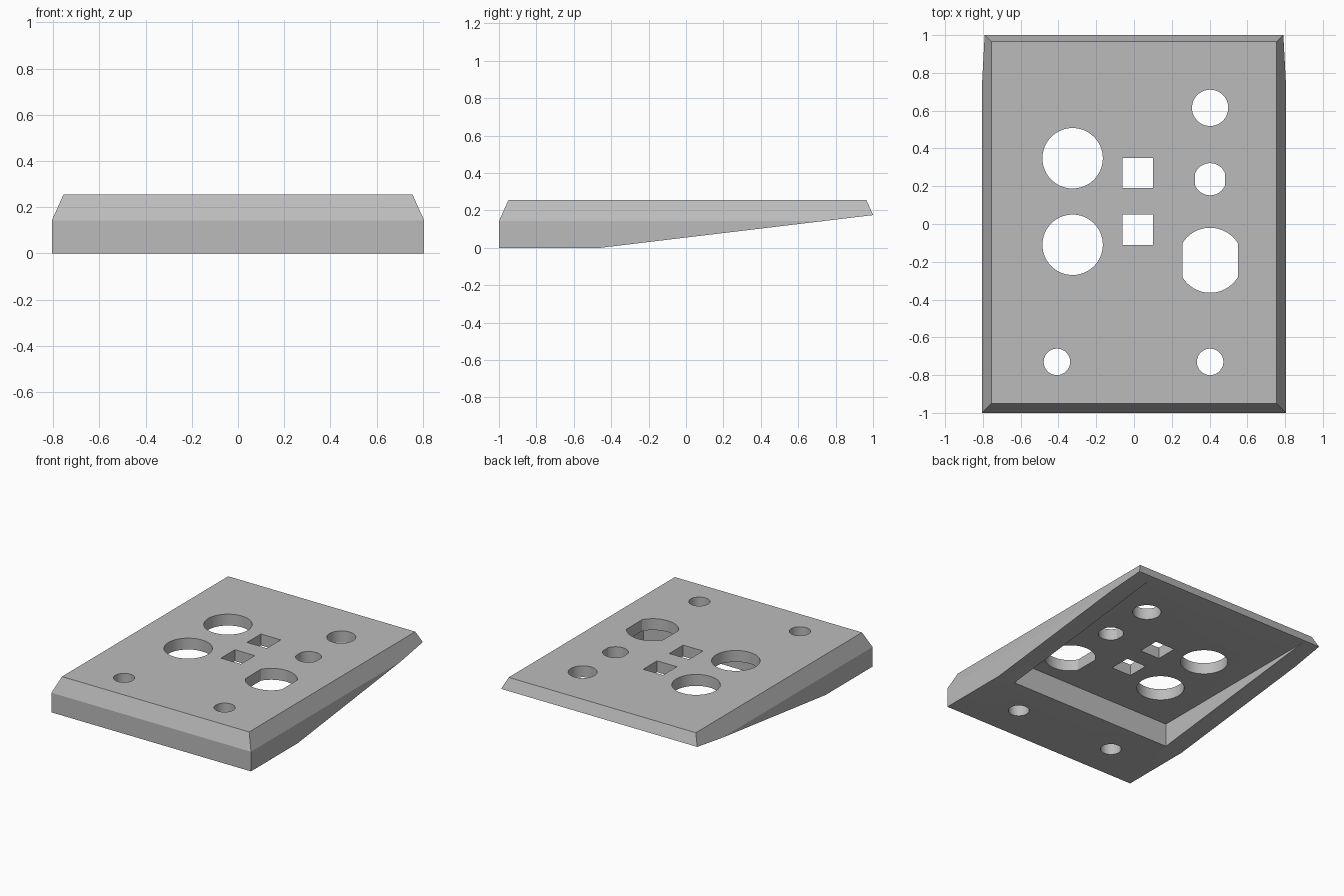
import bpy, bmesh, math
from mathutils import Vector

cube = bpy.data.objects.get("Cube")
if cube:
    bpy.data.objects.remove(cube, do_unlink=True)

grey = bpy.data.materials.new("plain grey")
grey.use_nodes = True
colour = (0.5, 0.5, 0.5, 1)
grey.diffuse_color = colour
grey.node_tree.nodes["Principled BSDF"].inputs["Base Color"].default_value = colour

HALF_X, TOP, SHOULDER, CHAMFER = 0.805, 0.255, 0.143, 0.05
FRONT, BACK, KINK, BACK_Z = -1.0, 1.015, -0.46, 0.175


def make_object(name, bm):
    bmesh.ops.recalc_face_normals(bm, faces=bm.faces[:])
    mesh = bpy.data.meshes.new(name)
    bm.to_mesh(mesh)
    bm.free()
    mesh.materials.append(grey)
    obj = bpy.data.objects.new(name, mesh)
    bpy.context.collection.objects.link(obj)
    return obj


def rectangle(x0, x1, y0, y1):
    return [(x0, y0), (x1, y0), (x1, y1), (x0, y1)]


def round_outline(cx, cy, r, flat=None, n=64):
    """Circle outline, optionally with flats cut on its left and right."""
    flat = flat or r
    angles = [2 * math.pi * i / n for i in range(n)]
    if flat < r:
        a = math.acos(flat / r)
        arc = [a + (math.pi - 2 * a) * i / (n // 2) for i in range(n // 2 + 1)]
        angles = arc + [t + math.pi for t in arc]
    return [(cx + r * math.cos(t), cy + r * math.sin(t)) for t in angles]


def prism(name, outline, z0, z1):
    bm = bmesh.new()
    face = bm.faces.new([bm.verts.new((x, y, z0)) for x, y in outline])
    moved = bmesh.ops.extrude_face_region(bm, geom=[face])["geom"]
    verts = [v for v in moved if isinstance(v, bmesh.types.BMVert)]
    bmesh.ops.translate(bm, verts=verts, vec=(0, 0, z1 - z0))
    return make_object(name, bm)


# Shell: stacked rectangles give straight sides and a bevelled top
bm = bmesh.new()
rings = []
for inset, z in ((0, 0), (0, SHOULDER), (CHAMFER, TOP)):
    outline = rectangle(-HALF_X + inset, HALF_X - inset, FRONT + inset, BACK - inset)
    rings.append([bm.verts.new((x, y, z)) for x, y in outline])
for low, high in zip(rings, rings[1:]):
    for i in range(4):
        j = (i + 1) % 4
        bm.faces.new((low[i], low[j], high[j], high[i]))
bm.faces.new(rings[0][::-1])
bm.faces.new(rings[-1])

# Slice the underside so it rises toward the back
slope = BACK_Z / (1 - KINK)
cut = bmesh.ops.bisect_plane(
    bm, geom=bm.verts[:] + bm.edges[:] + bm.faces[:], dist=1e-5,
    plane_co=(0, KINK, 0), plane_no=Vector((0, slope, -1)).normalized(), clear_outer=True)
rim = [e for e in bm.edges if e.is_boundary]
bmesh.ops.holes_fill(bm, edges=rim, sides=0)
panel = make_object("sloped_mounting_panel", bm)

# Underside pocket and the through holes
cutters = [prism("underside_pocket_cutter", rectangle(-0.667, 0.667, KINK, 1.1), -0.2, 0.172)]
holes = {
    "large_hole_back": round_outline(-0.325, 0.348, 0.16),
    "large_hole_front": round_outline(-0.325, -0.11, 0.16),
    "square_hole_back": rectangle(-0.06, 0.1, 0.19, 0.35),
    "square_hole_front": rectangle(-0.06, 0.1, -0.11, 0.05),
    "round_hole_back": round_outline(0.403, 0.615, 0.096),
    "small_flatted_hole": round_outline(0.403, 0.237, 0.085, 0.08),
    "large_flatted_hole": round_outline(0.403, -0.192, 0.172, 0.147),
    "screw_hole_left": round_outline(0.403, -0.73, 0.07),
    "screw_hole_right": round_outline(-0.408, -0.73, 0.07),
}
cutters += [prism(name + "_cutter", o, -0.3, 0.5) for name, o in holes.items()]

# Apply the cuts, then remove the cutters
for cutter in cutters:
    mod = panel.modifiers.new(cutter.name, 'BOOLEAN')
    mod.operation, mod.solver, mod.object = 'DIFFERENCE', 'EXACT', cutter
bpy.context.view_layer.update()
result = bpy.data.meshes.new_from_object(
    panel.evaluated_get(bpy.context.evaluated_depsgraph_get()))
panel.modifiers.clear()
panel.data = result
for cutter in cutters:
    bpy.data.objects.remove(cutter, do_unlink=True)

# Smooth hole walls with sharp plate edges
bpy.ops.object.select_all(action='DESELECT')
panel.select_set(True)
bpy.context.view_layer.objects.active = panel
bpy.ops.object.shade_smooth_by_angle(angle=math.radians(20))
